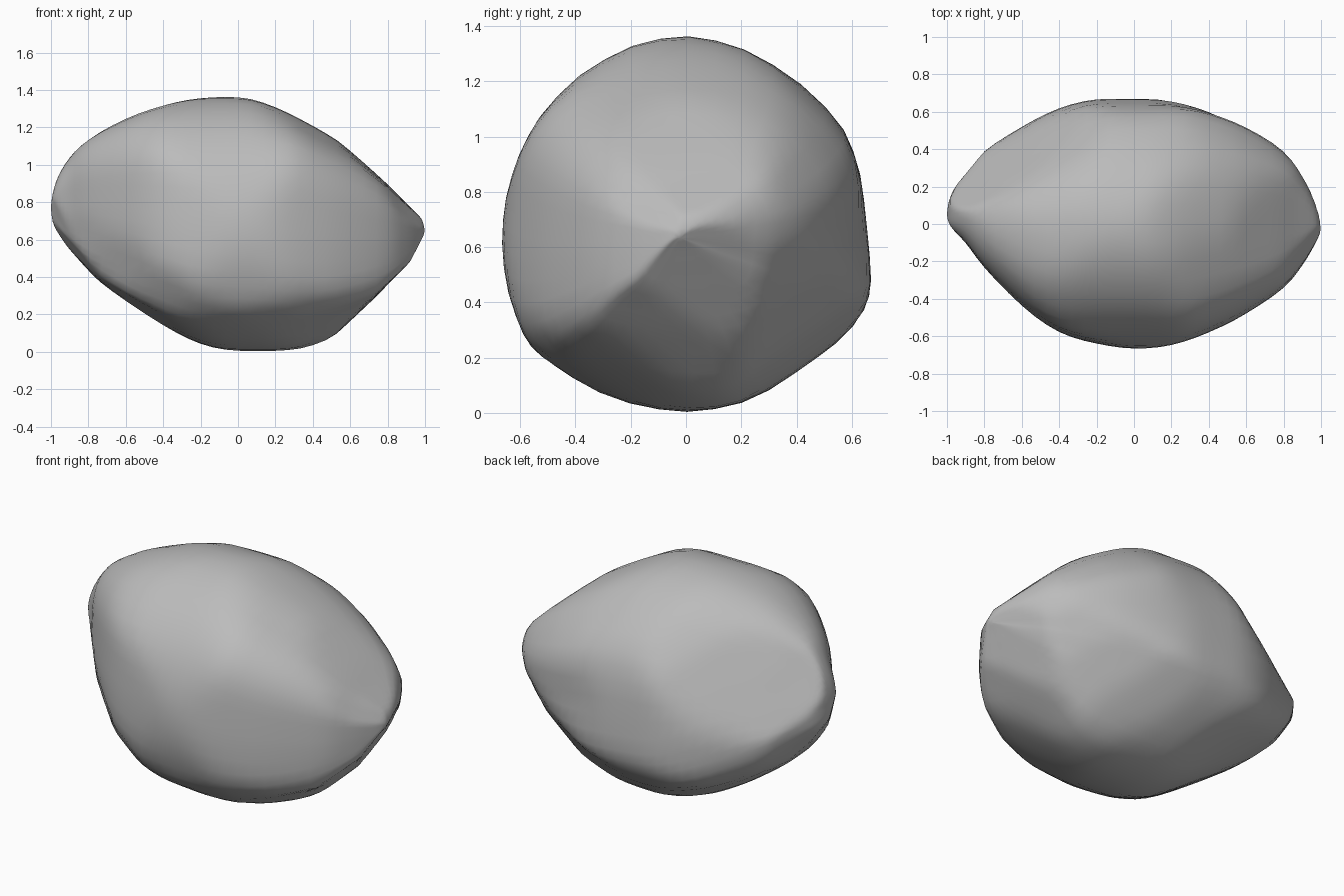
import bpy
import bmesh
import math
from mathutils import Matrix, Vector

# Remove the default cube only
default_cube = bpy.data.objects.get("Cube")
if default_cube:
    bpy.data.objects.remove(default_cube, do_unlink=True)

# Boulder stations along its length: x, bottom, top, front, back
STATIONS = [
    (-1, .77, .77, .05, .05), (-.99, .69, .85, 0, .12),
    (-.96, .61, .94, -.04, .19), (-.9, .52, 1.04, -.1, .28),
    (-.8, .42, 1.14, -.23, .39), (-.6, .27, 1.25, -.44, .52),
    (-.4, .14, 1.32, -.58, .62), (-.2, .04, 1.36, -.64, .67),
    (0, 0, 1.37, -.67, .68), (.2, 0, 1.31, -.65, .66),
    (.4, .03, 1.21, -.58, .61), (.6, .12, 1.09, -.48, .53),
    (.8, .27, .94, -.34, .4), (.9, .39, .84, -.22, .26),
    (.96, .48, .75, -.12, .14), (.99, .56, .69, -.06, .05),
    (1, .63, .63, -.02, -.02),
]

# Cross-section of the boulder, as fractions of its width and height
SECTION = [
    (0, 1), (.3, .93), (.6, .76), (.85, .52), (.94, .26), (.97, -.02),
    (1, -.31), (.97, -.44), (.82, -.66), (.6, -.82), (.3, -.95),
    (0, -1), (-.3, -.95), (-.6, -.85), (-.76, -.75), (-.87, -.6),
    (-.96, -.36), (-1, -.1), (-.97, .14), (-.9, .36), (-.8, .55),
    (-.6, .77), (-.3, .94),
]

# Clockwise outlines that the stone is worn down to along slanting directions
SIDE_WEAR = [(.67 * u, .685 * v) for u, v in SECTION]
RIGHT_WEAR = [
    (-.18, .7), (-.02, .69), (.17, .64), (.36, .55), (.55, .43), (.71, .26),
    (.82, .09), (.89, -.07), (.87, -.2), (.8, -.33), (.65, -.51),
    (.41, -.67), (.17, -.71), (-.11, -.71), (-.31, -.64), (-.52, -.5),
    (-.67, -.3), (-.76, 0), (-.81, .4), (-.78, .51), (-.68, .61), (-.47, .68),
]
LEFT_WEAR = [
    (-.03, .67), (.16, .65), (.37, .58), (.56, .49), (.69, .38), (.77, .22),
    (.81, .05), (.81, -.15), (.77, -.3), (.67, -.42), (.53, -.53),
    (.32, -.62), (.07, -.67), (-.14, -.66), (-.36, -.57), (-.57, -.41),
    (-.75, -.19), (-.86, .02), (-.89, .16), (-.85, .27), (-.59, .44),
    (-.38, .57),
]
UNDER_WEAR = [
    (-.02, .68), (.14, .66), (.38, .55), (.56, .37), (.68, .16),
    (.86, -.14), (.85, -.24), (.75, -.38), (.62, -.48), (.35, -.58),
    (.09, -.68), (-.1, -.68), (-.34, -.61), (-.56, -.5), (-.72, -.36),
    (-.81, -.19), (-.84, .02), (-.82, .21), (-.74, .34), (-.56, .48),
    (-.29, .61),
]
CENTRE = Vector((0, 0, .685))
FULLNESS = .14


def spline(points, steps, closed=False):
    """Resample a list of tuples with a smooth curve through every point."""
    count = len(points)

    def pick(i):
        return points[i % count] if closed else points[max(0, min(i, count - 1))]

    result = []
    for i in range(count if closed else count - 1):
        neighbours = list(zip(pick(i - 1), pick(i), pick(i + 1), pick(i + 2)))
        for step in range(steps):
            t = step / steps
            result.append(tuple(
                b + t / 2 * (c - a + t * (2 * a - 5 * b + 4 * c - d
                                          + t * (3 * (b - c) + d - a)))
                for a, b, c, d in neighbours))
    if not closed:
        result.append(points[-1])
    return result


def swell(u, v):
    """Push the diagonals of the cross-section outward."""
    diagonal = 2 * u * v / (u * u + v * v)
    factor = 1 + FULLNESS * diagonal ** 2
    return [max(-1, min(1, value * factor)) for value in (u, v)]


def make_ring(bm, station, section):
    """Fit the cross-section into the limits of one station."""
    x, bottom, top, front, back = station
    middle, half = (top + bottom) / 2, (top - bottom) / 2
    centre, width = (front + back) / 2, (back - front) / 2
    return [bm.verts.new((x, centre + width * u, middle + half * v))
            for u, v in section]


def wear_planes(turn, tilt, outline):
    """Turn every edge of an outline into a plane: normal and distance."""
    frame = (Matrix.Rotation(math.radians(turn), 3, "Z")
             @ Matrix.Rotation(math.radians(-tilt), 3, "X"))
    planes = []
    for start, end in zip(outline, outline[1:] + outline[:1]):
        across, rise = end[0] - start[0], end[1] - start[1]
        normal = (frame @ Vector((-rise, 0, across))).normalized()
        corner = CENTRE + frame @ Vector((start[0], 0, start[1]))
        planes.append((normal, normal.dot(corner) + .005))
    return planes


# Loft the rings and close both tips
bm = bmesh.new()
section = [swell(u, v) for u, v in spline(SECTION, 2, closed=True)]
stations = spline(STATIONS, 3)
rings = [make_ring(bm, station, section) for station in stations[1:-1]]
for first, second in zip(rings, rings[1:]):
    for i in range(len(section)):
        j = (i + 1) % len(section)
        bm.faces.new((first[i], first[j], second[j], second[i]))
for tip, ring in ((stations[0], rings[0]), (stations[-1], rings[-1])):
    point = bm.verts.new((tip[0], tip[3], tip[1]))
    for i in range(len(ring)):
        bm.faces.new((point, ring[i], ring[(i + 1) % len(ring)]))
bmesh.ops.recalc_face_normals(bm, faces=bm.faces[:])

# Wear the stone down to flat facets, then soften their edges
planes = (wear_planes(90, 0, SIDE_WEAR) + wear_planes(35, 30, RIGHT_WEAR)
          + wear_planes(215, 30, LEFT_WEAR) + wear_planes(140, -28, UNDER_WEAR))
for _ in range(3):
    for normal, distance in planes:
        for vert in bm.verts:
            excess = normal.dot(vert.co) - distance
            if excess > 0:
                vert.co -= normal * excess
for _ in range(2):
    bmesh.ops.smooth_vert(bm, verts=bm.verts[:], factor=.5,
                          use_axis_x=False, use_axis_y=True, use_axis_z=True)

mesh = bpy.data.meshes.new("boulder")
bm.to_mesh(mesh)
bm.free()
boulder = bpy.data.objects.new("boulder", mesh)
bpy.context.collection.objects.link(boulder)

# Plain grey stone
stone = bpy.data.materials.new("grey stone")
stone.use_nodes = True
colour = (.5, .5, .5, 1)
stone.diffuse_color = colour
stone.node_tree.nodes["Principled BSDF"].inputs["Base Color"].default_value = colour
mesh.materials.append(stone)

# Soft shading
bpy.context.view_layer.objects.active = boulder
boulder.select_set(True)
bpy.ops.object.shade_smooth_by_angle(angle=math.radians(40))
